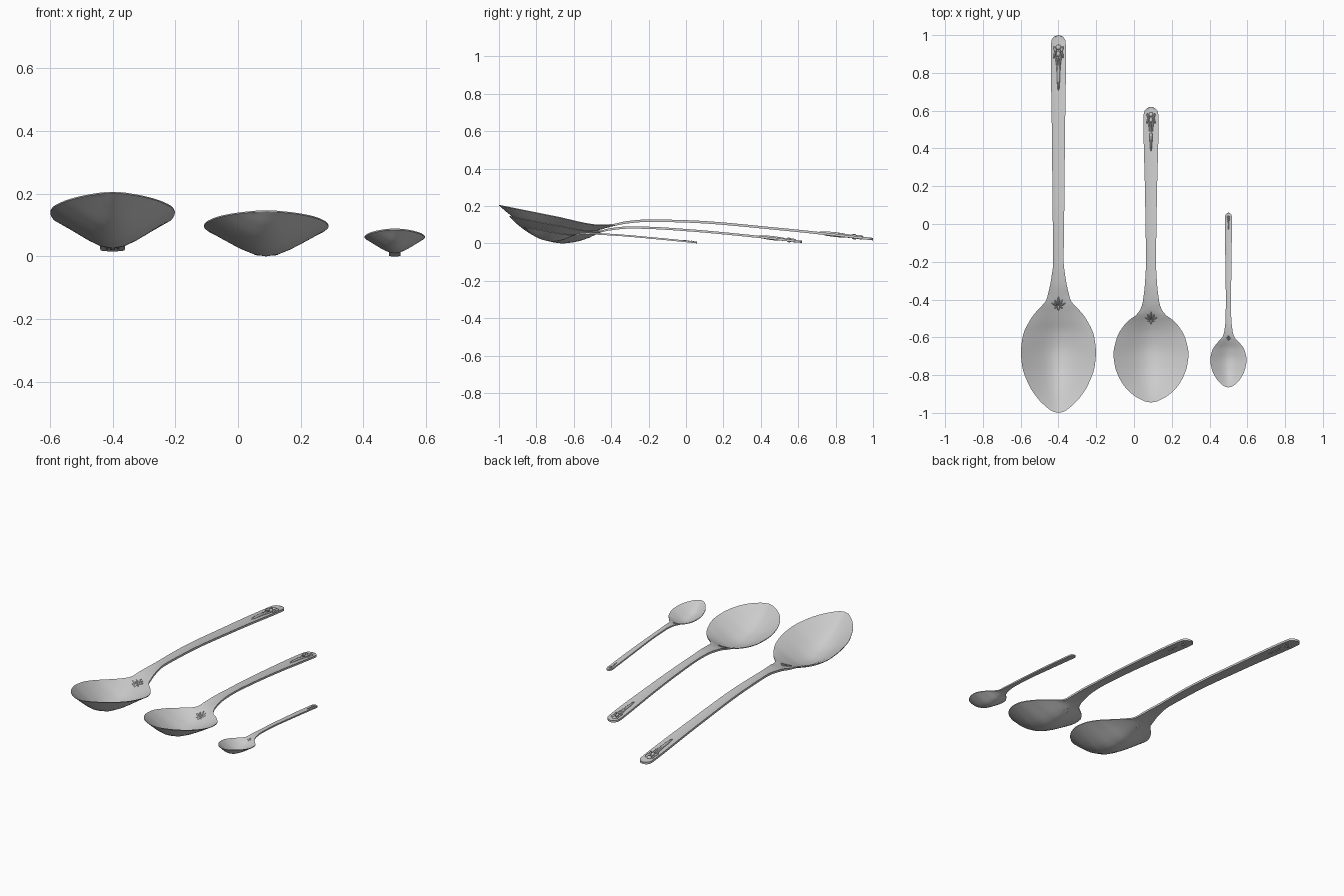
import bpy, bmesh, math
from mathutils import Matrix

if "Cube" in bpy.data.objects:
    bpy.data.objects.remove(bpy.data.objects["Cube"])

steel = bpy.data.materials.new("brushed_steel")
steel.diffuse_color = (0.6, 0.6, 0.6, 1)
steel.use_nodes = True
steel.node_tree.nodes["Principled BSDF"].inputs["Base Color"].default_value = steel.diffuse_color


def curve(pts):
    """Monotone smooth curve through (y, value) points."""
    n = len(pts)
    d = [(pts[i + 1][1] - pts[i][1]) / (pts[i + 1][0] - pts[i][0]) for i in range(n - 1)]
    m = [d[0]] + [2 * a * b / (a + b) if a * b > 0 else 0 for a, b in zip(d, d[1:])] + [d[-1]]

    def at(y):
        y = min(max(y, pts[0][0]), pts[-1][0])
        i = max(k for k in range(n - 1) if pts[k][0] <= y)
        h = pts[i + 1][0] - pts[i][0]
        t = (y - pts[i][0]) / h
        return ((2*t**3 - 3*t*t + 1) * pts[i][1] + (t**3 - 2*t*t + t) * h * m[i]
                + (3*t*t - 2*t**3) * pts[i + 1][1] + (t**3 - t*t) * h * m[i + 1])
    return at


def finish(bm, name):
    bmesh.ops.recalc_face_normals(bm, faces=bm.faces)
    me = bpy.data.meshes.new(name)
    bm.to_mesh(me)
    bm.free()
    ob = bpy.data.objects.new(name, me)
    bpy.context.collection.objects.link(ob)
    me.materials.append(steel)
    bpy.context.view_layer.objects.active = ob
    ob.select_set(True)
    bpy.ops.object.shade_smooth_by_angle(angle=math.radians(40))
    ob.select_set(False)


def spoon(name, cx, widths, rims, keel, neck, thick, ornaments):
    y0, y1 = widths[0][0], widths[-1][0]
    width2 = curve([(y, w * w) for y, w in widths])   # squared, so both ends are round
    rim, low = curve(rims), curve(keel)
    c = 0.35

    def half(y):
        return math.sqrt(max(width2(y), 0)) / 2

    def bottom(u, y):
        f = (math.hypot(u, c) - c) / (math.hypot(1, c) - c)
        k = low(y)
        r = rim(y) if y < rims[-1][0] else k
        return k + (r - k) * f

    def top(u, y):
        s = min(max((y - neck) / 0.12 + 0.5, 0), 1)     # thin bowl, thicker handle
        return bottom(u, y) + 0.004 + s * thick * (0.5 + 0.5 * u * u)

    # bowl and handle: one lofted sheet with thickness
    bm = bmesh.new()
    ny, nu = 110, 16
    us = [math.sin(math.pi / 2 * (2 * j / nu - 1)) for j in range(nu + 1)]
    rings = []
    for i in range(ny + 1):
        t = i / ny
        y = y0 + (y1 - y0) * (0.35 * t + 0.65 * (1 - math.cos(math.pi * t)) / 2)
        w = max(half(y), 0.0005)
        ring = [bm.verts.new((cx + w * u, y, top(u, y))) for u in us]
        ring += [bm.verts.new((cx + w * u, y, bottom(u, y))) for u in reversed(us)]
        rings.append(ring)
    n = len(rings[0])
    for a, b in zip(rings, rings[1:]):
        for j in range(n):
            bm.faces.new((a[j], a[(j + 1) % n], b[(j + 1) % n], b[j]))
    bm.faces.new(rings[0])
    bm.faces.new(rings[-1])
    finish(bm, name + "_bowl_and_handle")

    # relief ornaments: flattened petals laid onto the upper surface
    for label, oy, size, petals in ornaments:
        bm = bmesh.new()
        for px, py, length, wide, high, ang in petals:
            mat = (Matrix.Translation((px * size, py * size, 0))
                   @ Matrix.Rotation(math.radians(ang), 4, 'Z')
                   @ Matrix.Diagonal((wide * size, length * size, high * size, 1)))
            bmesh.ops.create_uvsphere(bm, u_segments=10, v_segments=6, radius=1, matrix=mat)
        for v in bm.verts:
            y = oy + v.co.y
            u = min(max(v.co.x / max(half(y), 0.001), -1), 1)
            v.co = (cx + v.co.x, y, top(u, y) + v.co.z)
        finish(bm, name + "_" + label)


def mirrored(petals):
    return petals + [(-x, y, l, w, h, -a) for x, y, l, w, h, a in petals if x]


# petals: x, y, half length, half width, height, angle
neck_spray = mirrored([(0, .25, .6, .13, .16, 0), (0, -.55, .35, .16, .16, 0),
                       (.3, .1, .42, .11, .14, -30), (.5, -.15, .4, .11, .14, -65),
                       (.28, -.45, .3, .1, .14, -130)])
end_spray = mirrored([(0, 0, .35, .22, .32, 0), (0, .75, .3, .3, .25, 0),
                      (.38, .5, .4, .15, .25, -20), (.42, -.05, .45, .13, .25, 15),
                      (.2, -.9, .8, .1, .22, -8), (0, -2.2, 2.0, .18, .28, 0),
                      (.14, -1.7, .8, .08, .2, -5)])

spoon("large_spoon", -0.4,
      [(-1, 0), (-.97, .125), (-.92, .225), (-.85, .315), (-.75, .385), (-.68, .397), (-.6, .38),
       (-.5, .29), (-.45, .21), (-.41, .135), (-.36, .105), (-.3, .08), (-.2, .055), (0, .06),
       (.5, .07), (.9, .08), (.97, .075), (.99, .05), (1, 0)],
      [(-1, .202), (-.7, .142), (-.45, .095), (-.38, .094)],
      [(-1, .202), (-.95, .16), (-.85, .085), (-.75, .04), (-.66, .025), (-.58, .034), (-.5, .06),
       (-.45, .076), (-.38, .094), (-.3, .108), (-.2, .115), (0, .111), (.5, .07), (1, .016)],
      -.4, .009,
      [("neck_ornament", -.42, .042, neck_spray), ("handle_ornament", .9, .047, end_spray)])

spoon("medium_spoon", 0.09,
      [(-.945, 0), (-.93, .105), (-.9, .2), (-.85, .295), (-.8, .35), (-.75, .383), (-.69, .397),
       (-.6, .36), (-.55, .305), (-.5, .21), (-.475, .14), (-.42, .09), (-.3, .062), (-.2, .053),
       (0, .058), (.2, .065), (.55, .08), (.59, .075), (.61, .05), (.62, 0)],
      [(-.945, .143), (-.69, .095), (-.5, .062), (-.45, .06)],
      [(-.945, .143), (-.9, .1), (-.83, .05), (-.75, .015), (-.66, 0), (-.58, .01), (-.52, .03),
       (-.45, .06), (-.4, .07), (-.3, .079), (-.2, .077), (0, .065), (.3, .038), (.62, .002)],
      -.47, .008,
      [("neck_ornament", -.495, .038, neck_spray), ("handle_ornament", .55, .04, end_spray)])

spoon("small_spoon", 0.5,
      [(-.865, 0), (-.85, .07), (-.82, .125), (-.77, .175), (-.72, .192), (-.67, .172), (-.63, .12),
       (-.6, .065), (-.57, .045), (-.5, .03), (-.4, .028), (-.1, .035), (.04, .036), (.055, .022),
       (.06, 0)],
      [(-.865, .085), (-.72, .06), (-.62, .045), (-.59, .044)],
      [(-.865, .085), (-.82, .045), (-.77, .02), (-.71, .01), (-.66, .018), (-.62, .034),
       (-.59, .044), (-.54, .048), (-.4, .042), (-.15, .021), (.06, 0)],
      -.59, .005,
      [("neck_ornament", -.602, .016, neck_spray), ("handle_ornament", .03, .015, end_spray)])
